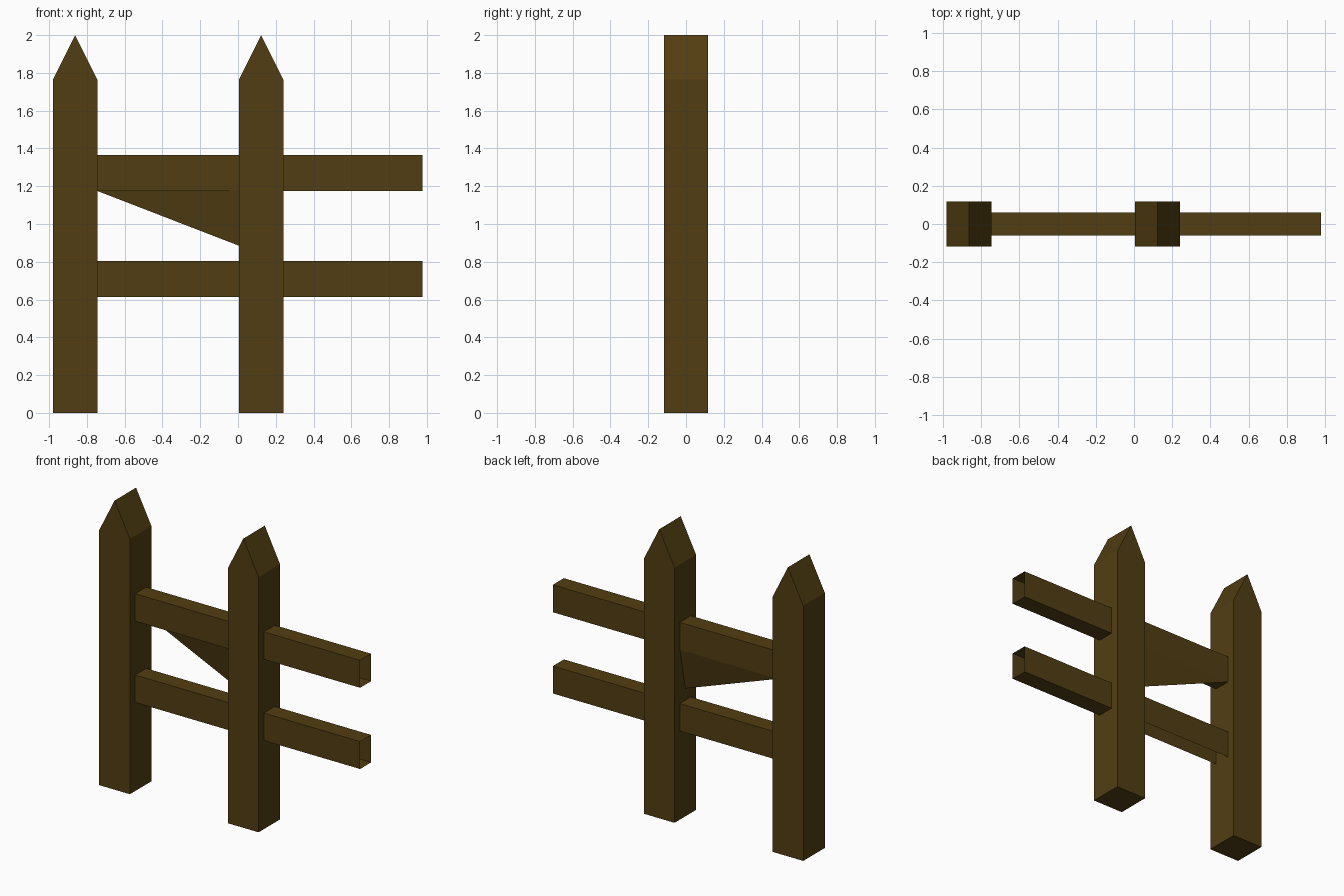
import bpy, bmesh

if "Cube" in bpy.data.objects:
    bpy.data.objects.remove(bpy.data.objects["Cube"])

wood = bpy.data.materials.new("dark_wood")
wood.diffuse_color = (0.085, 0.048, 0.006, 1)
wood.use_nodes = True
wood.node_tree.nodes["Principled BSDF"].inputs["Base Color"].default_value = wood.diffuse_color


def finish(name, bm):
    mesh = bpy.data.meshes.new(name)
    bm.to_mesh(mesh)
    bm.free()
    mesh.materials.append(wood)
    obj = bpy.data.objects.new(name, mesh)
    bpy.context.collection.objects.link(obj)
    return obj


# Pointed post: house-shaped profile extruded in depth
def post(name, cx, half=0.1175, shoulder=1.765, peak=2.0):
    bm = bmesh.new()
    profile = [(-half, 0), (half, 0), (half, shoulder), (0, peak), (-half, shoulder)]
    face = bm.faces.new([bm.verts.new((cx + x, -half, z)) for x, z in profile])
    ext = bmesh.ops.extrude_face_region(bm, geom=[face])
    moved = [v for v in ext["geom"] if isinstance(v, bmesh.types.BMVert)]
    bmesh.ops.translate(bm, verts=moved, vec=(0, 2 * half, 0))
    bmesh.ops.recalc_face_normals(bm, faces=bm.faces)
    finish(name, bm)


# Hollow rail with open ends; the bottom board can be left off
def rail(name, x0, x1, z0, bottom=True, y=0.06, h=0.19):
    bm = bmesh.new()
    bmesh.ops.create_cube(bm, size=1)
    for v in bm.verts:
        v.co = (x0 if v.co.x < 0 else x1, y if v.co.y > 0 else -y,
                z0 + h if v.co.z > 0 else z0)
    bm.normal_update()
    drop = [f for f in bm.faces if abs(f.normal.x) > 0.5
            or (f.normal.z < -0.5 and not bottom)]
    bmesh.ops.delete(bm, geom=drop, context='FACES')
    finish(name, bm)


POST_1_RIGHT, POST_2_LEFT, POST_2_RIGHT, END = -0.745, 0.005, 0.24, 0.977
UPPER, LOWER = 1.175, 0.613

post("left_post", -0.8625)
post("middle_post", 0.1225)

for label, z in (("upper", UPPER), ("lower", LOWER)):
    rail(label + "_inner_rail", POST_1_RIGHT, POST_2_LEFT, z, bottom=False)
    rail(label + "_outer_rail", POST_2_RIGHT, END, z)

# Slanted gusset: underside of the upper inner rail, pulled down to the post centre
bm = bmesh.new()
y = 0.06
bl, br, low, fr, fl = [bm.verts.new(c) for c in (
    (POST_1_RIGHT, y, UPPER), (POST_2_LEFT, y, UPPER), (POST_2_LEFT, 0, 0.885),
    (POST_2_LEFT, -y, UPPER), (POST_1_RIGHT, -y, UPPER))]
for tri in ((bl, br, low), (bl, low, fr), (bl, fr, fl)):
    bm.faces.new(tri)
finish("rail_gusset", bm)
